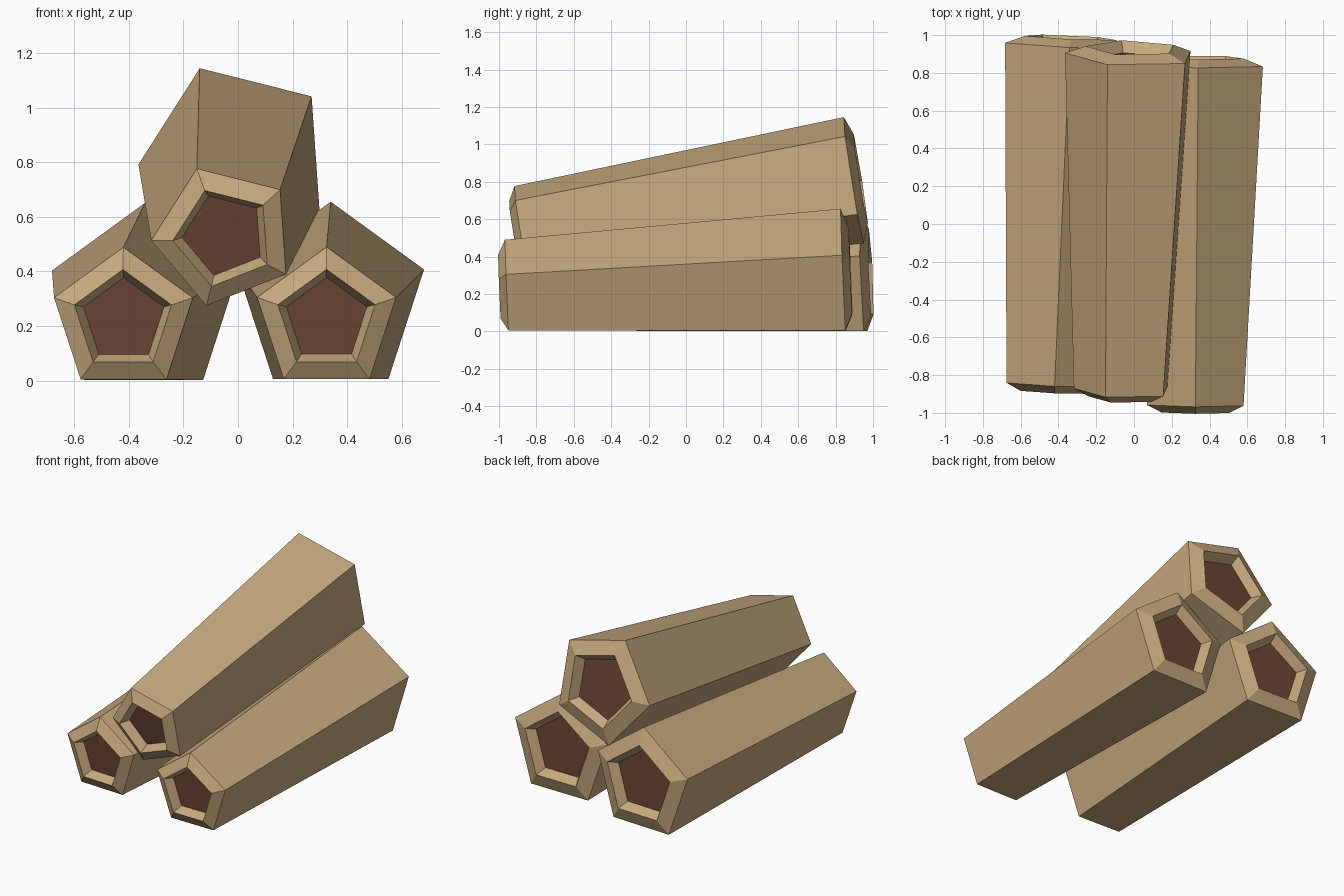
import bpy, bmesh, math
from mathutils import Vector

if "Cube" in bpy.data.objects:
    bpy.data.objects.remove(bpy.data.objects["Cube"])

SIDES = 5
R_FRONT, R_BACK = 0.268, 0.36
CHAMFER, RECESS = 0.04, 0.06      # how far the rim sticks out / core sits in
RIM, CORE = 0.70, 0.58            # radius ratios of rim and core


def material(name, color):
    m = bpy.data.materials.new(name)
    m.diffuse_color = (*color, 1)
    m.use_nodes = True
    m.node_tree.nodes["Principled BSDF"].inputs["Base Color"].default_value = m.diffuse_color
    return m


wood = material("wood", (0.57, 0.40, 0.21))
core = material("core", (0.14, 0.058, 0.034))


def log(name, front, back, roll=0.0):
    """Tapered five-sided log with chamfered, recessed ends."""
    front, back = Vector(front), Vector(back)
    axis = (back - front).normalized()
    right = axis.cross(Vector((0, 0, 1))).normalized()
    up = right.cross(axis)
    length = (back - front).length

    # Profile along the axis: front core, rim, body, back rim, back core
    profile = [
        (R_FRONT * CORE, RECESS - CHAMFER),
        (R_FRONT * RIM, -CHAMFER),
        (R_FRONT, 0),
        (R_BACK, length),
        (R_BACK * RIM, length + CHAMFER),
        (R_BACK * CORE, length + CHAMFER - RECESS),
    ]
    bm = bmesh.new()
    rings = []
    for r, s in profile:
        ring = []
        for i in range(SIDES):
            a = math.radians(90 + roll) + math.tau * i / SIDES
            ring.append(bm.verts.new(front + axis * s + r * (right * math.cos(a) + up * math.sin(a))))
        rings.append(ring)
    for a, b in zip(rings, rings[1:]):
        for i in range(SIDES):
            j = (i + 1) % SIDES
            bm.faces.new((a[i], a[j], b[j], b[i]))
    # Dark core discs
    for ring in (rings[0], rings[-1]):
        bm.faces.new(ring).material_index = 1
    bmesh.ops.recalc_face_normals(bm, faces=bm.faces[:])

    mesh = bpy.data.meshes.new(name)
    bm.to_mesh(mesh)
    bm.free()
    mesh.materials.append(wood)
    mesh.materials.append(core)
    obj = bpy.data.objects.new(name, mesh)
    bpy.context.collection.objects.link(obj)
    return obj


# Two logs on the ground, one resting on top
log("left_log", (-0.42, -0.849, 0.221), (-0.34, 0.948, 0.292))
log("right_log", (0.325, -0.957, 0.222), (0.34, 0.841, 0.296))
log("top_log", (-0.051, -0.88, 0.531), (-0.006, 0.893, 0.815), roll=21.7)
